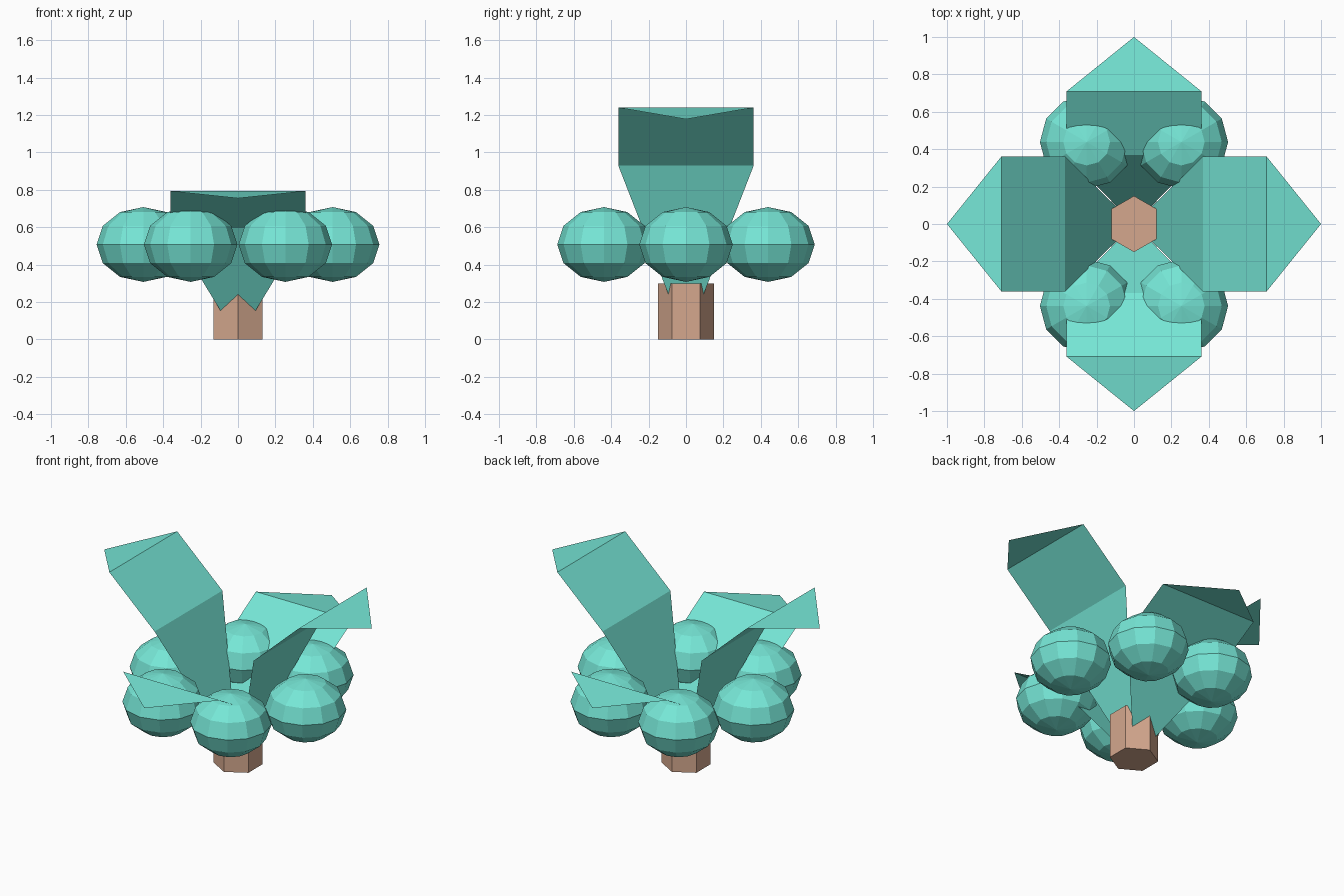
import bpy, bmesh, math
from mathutils import Matrix

if "Cube" in bpy.data.objects:
    bpy.data.objects.remove(bpy.data.objects["Cube"])


def material(name, rgb):
    m = bpy.data.materials.new(name)
    m.diffuse_color = (*rgb, 1)
    m.use_nodes = True
    m.node_tree.nodes["Principled BSDF"].inputs["Base Color"].default_value = m.diffuse_color
    return m


LEAF = material("teal_leaf", (0.18, 0.79, 0.67))
WOOD = material("tan_wood", (0.66, 0.39, 0.27))


def add_object(name, bm, mat):
    mesh = bpy.data.meshes.new(name)
    bm.to_mesh(mesh)
    bm.free()
    mesh.materials.append(mat)
    obj = bpy.data.objects.new(name, mesh)
    bpy.context.collection.objects.link(obj)
    return obj


# Hexagonal stem, corners pointing front and back
bm = bmesh.new()
bmesh.ops.create_cone(bm, cap_ends=True, segments=6, radius1=0.15, radius2=0.15, depth=0.3)
bmesh.ops.rotate(bm, verts=bm.verts, matrix=Matrix.Rotation(math.radians(30), 3, 'Z'))
# make sure a corner lies on the y axis
if max(v.co.y for v in bm.verts) < 0.14:
    bmesh.ops.rotate(bm, verts=bm.verts, matrix=Matrix.Rotation(math.radians(30), 3, 'Z'))
bmesh.ops.translate(bm, verts=bm.verts, vec=(0, 0, 0.15))
add_object("stem", bm, WOOD)

# Ring of six flattened foliage balls
for i in range(6):
    a = math.radians(60 * i)
    bm = bmesh.new()
    bmesh.ops.create_uvsphere(bm, u_segments=12, v_segments=6, radius=0.25)
    bmesh.ops.scale(bm, verts=bm.verts, vec=(1, 1, 0.8))
    ball = add_object(f"foliage_ball_{i + 1}", bm, LEAF)
    ball.location = (0.506 * math.cos(a), 0.506 * math.sin(a), 0.508)


# Folded flat leaf: triangle from the root, rectangle, then drooping tip
def leaf(name, angle, z_fold, z_top, z_tip):
    bm = bmesh.new()
    root = bm.verts.new((0, 0, 0))
    fold = [bm.verts.new((0.37, s * 0.362, z_fold)) for s in (-1, 1)]
    top = [bm.verts.new((0.708, s * 0.362, z_top)) for s in (-1, 1)]
    tip = bm.verts.new((1, 0, z_tip))
    bm.faces.new((root, fold[0], fold[1]))
    bm.faces.new((fold[0], top[0], top[1], fold[1]))
    bm.faces.new((top[0], tip, top[1]))
    obj = add_object(name, bm, LEAF)
    obj.rotation_euler.z = math.radians(angle)


# Tall leaves to the sides, lower ones front and back
for name, angle in (("right_leaf", 0), ("left_leaf", 180)):
    leaf(name, angle, 0.93, 1.24, 1.178)
for name, angle in (("back_leaf", 90), ("front_leaf", 270)):
    leaf(name, angle, 0.595, 0.793, 0.755)
